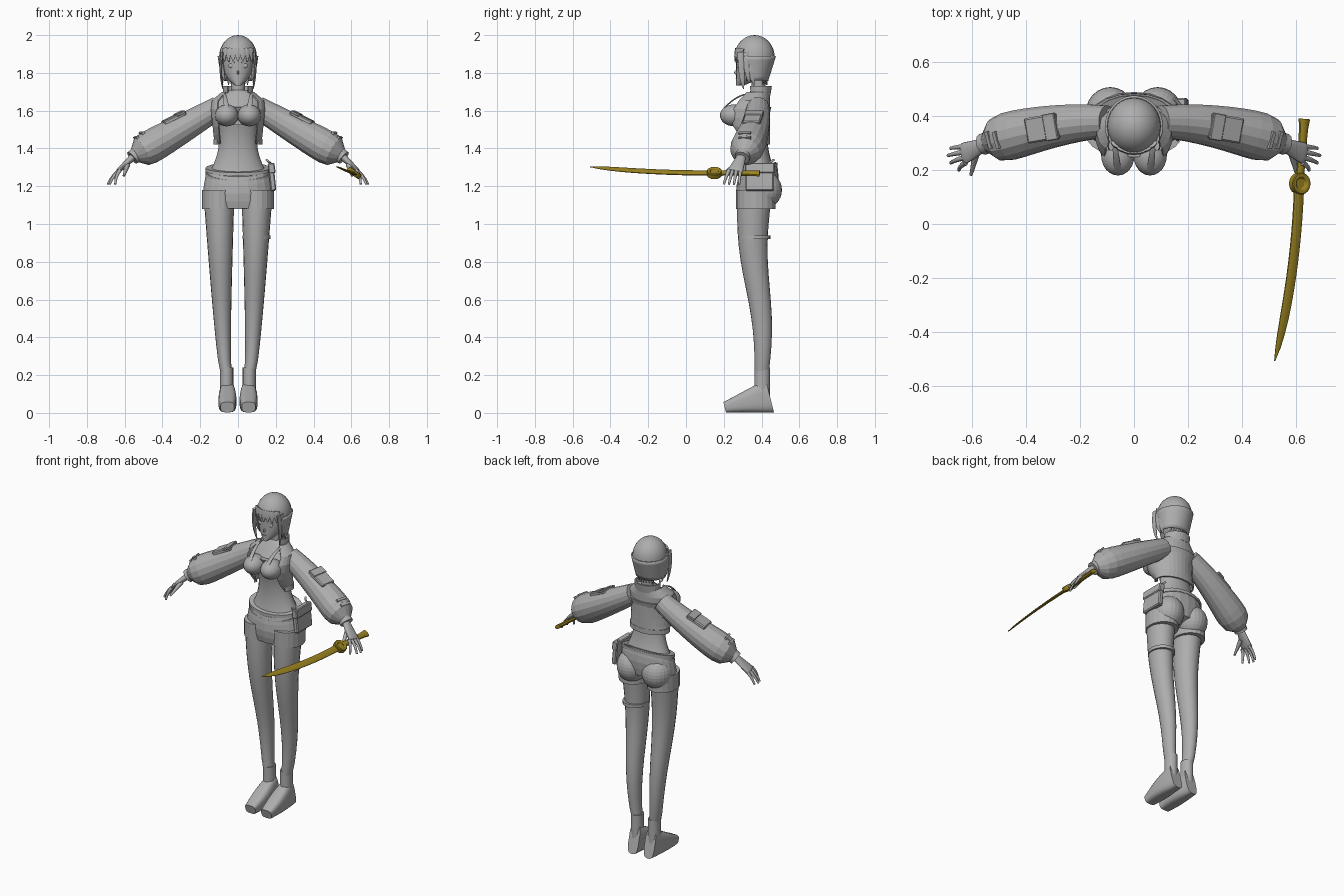
import bpy, bmesh, math
from math import sin, cos, pi, tau, sqrt, radians
from mathutils import Vector, Matrix, Euler

cube = bpy.data.objects.get("Cube")
if cube:
    bpy.data.objects.remove(cube)


def material(name, red, green, blue):
    mat = bpy.data.materials.new(name)
    mat.use_nodes = True
    colour = (red, green, blue, 1)
    mat.diffuse_color = colour
    mat.node_tree.nodes["Principled BSDF"].inputs["Base Color"].default_value = colour
    return mat


grey = material("plain grey", .42, .42, .42)
gold = material("dark gold", .33, .23, .015)


def mix(start, end, t):
    return start + (end - start) * t


def bulge(t):
    return sin(pi * t)


def finish(name, bm, mat=grey, mirror=False, smooth=True, subsurf=False, thick=0, bevel=0):
    bmesh.ops.recalc_face_normals(bm, faces=bm.faces)
    mesh = bpy.data.meshes.new(name)
    bm.to_mesh(mesh)
    bm.free()
    mesh.materials.append(mat)
    if smooth:
        mesh.shade_smooth()
        mesh.set_sharp_from_angle(angle=radians(50))
    obj = bpy.data.objects.new(name, mesh)
    bpy.context.collection.objects.link(obj)
    if mirror:
        modifier = obj.modifiers.new("mirror", 'MIRROR')
        modifier.use_mirror_merge = False
    if thick:
        modifier = obj.modifiers.new("thickness", 'SOLIDIFY')
        modifier.thickness = thick
    if bevel:
        modifier = obj.modifiers.new("bevel", 'BEVEL')
        modifier.width = bevel
    if subsurf:
        obj.modifiers.new("subdivision", 'SUBSURF')


def skin(name, rings, closed=True, **style):
    """Bridge rings of points into a surface, capped when the rings are closed."""
    bm = bmesh.new()
    rows = [[bm.verts.new(point) for point in ring] for ring in rings]
    count = len(rows[0])
    for low, high in zip(rows, rows[1:]):
        for i in range(count if closed else count - 1):
            j = (i + 1) % count
            bm.faces.new((low[i], low[j], high[j], high[i]))
    if closed:
        bm.faces.new(rows[0])
        bm.faces.new(rows[-1])
    finish(name, bm, **style)


def loft(name, bottom, top, rule, steps=6, sides=20, gap=0, tilt=0, **style):
    """Level ellipses: rule(t) gives centre x, half width, centre y, half depth."""
    rings = []
    for step in range(steps + 1):
        t = step / steps
        x, width, y, depth = rule(t)
        ring = []
        for i in range(sides):
            part = i / (sides - 1 if gap else sides)
            angle = mix(radians(gap), tau - radians(gap), part) - pi / 2
            dy = depth * sin(angle)
            ring.append((x + width * cos(angle), y + dy, mix(bottom, top, t) + tilt * dy))
        rings.append(ring)
    skin(name, rings, closed=not gap, **style)


def tube(name, path, rule, steps=6, sides=12, side=(0, 1, 0), power=1, **style):
    """Sweep an ellipse on a line or quadratic curve: rule(t) gives its two radii."""
    start, end = Vector(path[0]), Vector(path[-1])
    middle = Vector(path[1]) if len(path) > 2 else (start + end) / 2
    rings = []
    for step in range(steps + 1):
        t = step / steps
        first, second = start.lerp(middle, t), middle.lerp(end, t)
        along = (second - first).normalized()
        u = Vector(side)
        u = (u - along * u.dot(along)).normalized()
        v = along.cross(u)
        width, height = rule(t)
        ring = []
        for i in range(sides):
            angle = tau * (i + .5) / sides
            a, b = (math.copysign(abs(w) ** power, w) for w in (cos(angle), sin(angle)))
            ring.append(first.lerp(second, t) + u * a * width + v * b * height)
        rings.append(ring)
    skin(name, rings, **style)


def ball(name, centre, radii, keep=None, **style):
    bm = bmesh.new()
    shape = Matrix.Translation(centre) @ Matrix.Diagonal((*radii, 1))
    bmesh.ops.create_uvsphere(bm, u_segments=24, v_segments=16, radius=1, matrix=shape)
    if keep:
        bmesh.ops.delete(bm, geom=[v for v in bm.verts if not keep(v.co)], context='VERTS')
    finish(name, bm, **style)


def box(name, centre, size, turn=(0, 0, 0), **style):
    bm = bmesh.new()
    rotation = Euler([radians(t) for t in turn]).to_matrix().to_4x4()
    shape = Matrix.Translation(centre) @ rotation @ Matrix.Diagonal((*size, 1))
    bmesh.ops.create_cube(bm, size=1, matrix=shape)
    finish(name, bm, smooth=False, **style)


# Legs, boots and thigh strap
loft("leg", .2, 1.12, lambda t: (.06 + .04 * sqrt(t), mix(.03, .08, t),
                                 .4 - .04 * t + .015 * sin(tau * t), mix(.037, .09, t)),
     steps=12, mirror=True)
loft("boot_shaft", .03, .24, lambda t: (.06, .035, .403, .041), mirror=True)
tube("boot_foot", [(.056, .444, .09), (.056, .205, .03)],
     lambda t: (.036 + .012 * bulge(t), mix(.09, .028, t)),
     sides=20, side=(1, 0, 0), power=.6, mirror=True)
loft("thigh_strap", .92, .94, lambda t: (.098, .075, .363, .085), steps=1)

# Torso, neck and bust
loft("belly", 1.24, 1.62, lambda t: (0, .1 + .24 * (t - .55) ** 2, .385 - .035 * t,
                                     .065 + .15 * (t - .5) ** 2), steps=10)
loft("upper_chest", 1.6, 1.71, lambda t: (0, .05 + .08 * sqrt(1 - t * t), mix(.35, .385, t),
                                          mix(.086, .04, t)))
loft("neck", 1.65, 1.79, lambda t: (0, .036, .384, .036))
ball("bust_cup", (.06, .255, 1.575), (.062, .075, .058), mirror=True)
tube("bust_strap", [(.06, .2, 1.61), (.07, .27, 1.69), (.075, .345, 1.69)],
     lambda t: (mix(.014, .007, t), .004), side=(1, 0, 0), mirror=True)
loft("bust_band", 1.525, 1.55, lambda t: (0, .116, .352, .092), steps=1)

# Shorts, belts and hip pouch
loft("shorts_hips", 1.12, 1.29, lambda t: (0, .187 - .025 * t * t, .377, .1 + .013 * bulge(t)),
     steps=4, tilt=.4, smooth=False)
loft("shorts_leg", 1.08, 1.18, lambda t: (.1, .09, .37, .104), steps=2, mirror=True, smooth=False)
ball("seat", (.088, .41, 1.18), (.092, .098, .1), mirror=True, smooth=False)
for level, slope in ((1.26, .45), (1.28, .25)):
    loft("belt", level, level + .018, lambda t: (0, .173, .379, .106), steps=1, tilt=slope)
box("hip_pouch", (.182, .39, 1.235), (.03, .15, .12), (0, -6, 0), bevel=.006)
box("pouch_flap", (.178, .39, 1.295), (.036, .155, .055), (0, -8, 0), bevel=.005)
tube("pouch_loop", [(.16, .31, 1.33), (.22, .4, 1.28), (.15, .465, 1.34)],
     lambda t: (.006, .006), side=(0, 0, 1))

# Cropped open jacket with a raised collar
loft("jacket", 1.425, 1.7, lambda t: (0, .125 + .03 * t - .07 * t ** 10, .37 - .05 * bulge(t),
                                      .075 + .05 * bulge(t)),
     sides=24, gap=50, smooth=False, thick=.008)
loft("jacket_hem", 1.42, 1.45, lambda t: (0, .13, .362, .084), steps=1,
     gap=58, smooth=False, thick=.01)
loft("collar", 1.68, 1.73, lambda t: (0, .08, .387, .06 + .008 * t), steps=2,
     gap=44, smooth=False, thick=.008)

# Balloon sleeves with pockets and cuff buckles
tube("sleeve", [(.1, .38, 1.62), (.3, .38, 1.5), (.55, .3, 1.36)],
     lambda t: [.06 + .04 * t - .065 * t ** 16] * 2, steps=12, sides=16, mirror=True, smooth=False)
box("sleeve_pocket", (.34, .355, 1.56), (.13, .095, .025), (0, 26, -10), mirror=True, bevel=.006)
box("pocket_flap", (.31, .36, 1.585), (.05, .1, .014), (0, 26, -10), mirror=True, bevel=.003)
for way in (-1, 1):
    box("cuff_buckle_bar", (.522 + .014 * way, .312, 1.466 - .012 * way), (.014, .065, .022),
        (0, 38, -15), mirror=True)
box("cuff_buckle_bridge", (.522, .312, 1.466), (.03, .022, .014), (0, 38, -15), mirror=True)
tube("cuff_ring", [(.54, .303, 1.367), (.56, .296, 1.35)], lambda t: (.04, .04), steps=1, mirror=True)

# Hands
tube("palm", [(.54, .3, 1.37), (.64, .258, 1.275)],
     lambda t: (mix(.022, .045, t), mix(.022, .012, t)), mirror=True, subsurf=True)
for k in range(4):
    base = Vector((.625, .228 + .02 * k, 1.285))
    tip = Vector((.69 - .01 * (k - 2) ** 2, .2 + .027 * k, 1.21))
    knuckle = base.lerp(tip, .5) + Vector((.01, 0, .01))
    tube("finger", [base, knuckle, tip], lambda t: [mix(.011, .006, t)] * 2,
         steps=4, sides=8, mirror=True)
tube("thumb", [(.585, .265, 1.315), (.605, .182, 1.255)], lambda t: [mix(.015, .006, t)] * 2,
     sides=8, side=(1, 0, 0), mirror=True)


# Head and face
def head_shape(t):
    full = 1 - (1 - t) ** 4
    return 0, .015 + .07 * full, .286 + .065 * full, .02 + .065 * full


loft("face", 1.733, 1.93, head_shape, steps=12, sides=28)
ball("nose", (0, .266, 1.802), (.006, .011, .011))
ball("eye", (.036, .277, 1.838), (.017, .006, .012), mirror=True)
box("brow", (.036, .272, 1.858), (.034, .008, .004), (0, -8, 18), mirror=True)
box("mouth", (0, .264, 1.771), (.022, .005, .004))
ball("ear", (.082, .36, 1.825), (.012, .022, .03), mirror=True)

# Bobbed hair with fringe, side locks and nape tips
ball("hair_crown", (0, .363, 1.885), (.1, .106, .115), keep=lambda p: p.z > 1.88)
loft("hair_back", 1.76, 1.89, lambda t: (0, mix(.08, .1, t), .363, mix(.065, .106, t)),
     sides=24, gap=55, thick=.008)
for k in range(-3, 4):
    turn = .25 * k
    out = Vector((sin(turn), -cos(turn), 0)) * .105
    root = Vector((0, .363, 1.9)) + out
    tube("fringe_lock", [root + Vector((0, .01, .03)), root, root - Vector((0, 0, .04))],
         lambda t: (mix(.018, .003, t * t), mix(.008, .002, t)), sides=8, side=(cos(turn), sin(turn), 0))
    nape = Vector((0, .355, 1.78)) + Vector((out.x, -out.y, 0)) * .7
    tube("nape_tip", [nape, nape - Vector((0, 0, .045))],
         lambda t: (mix(.014, .002, t), mix(.006, .002, t)), sides=6, side=(cos(turn), -sin(turn), 0))
for y, low in ((.29, 1.715), (.32, 1.75), (.345, 1.735)):
    tube("side_lock", [(.085, y, 1.91), (.1, y, 1.8), (.08, y + .015, low)],
         lambda t: (.003 + .015 * (1 - t ** 3), mix(.01, .003, t)), sides=8, mirror=True)

# Sword: flat curved blade, ring guard and grip
across = Vector((.83, 0, -.55))
tube("sword_blade", [(.612, .13, 1.27), (.6, -.2, 1.27), (.522, -.508, 1.303)],
     lambda t: (.002 + .02 * (1 - t ** 8), mix(.009, .003, t)), steps=12, sides=8, side=across, mat=gold)
tube("sword_grip", [(.615, .17, 1.27), (.632, .39, 1.268)],
     lambda t: (.017 + .007 * t ** 8, .013), sides=8, side=across, mat=gold)
forward = Vector((0, 1, 0))
axis = across.cross(forward)
bm = bmesh.new()
frame = Matrix((across, forward, axis)).transposed().to_4x4()
bmesh.ops.create_cone(bm, segments=24, radius1=.04, radius2=.04, depth=.03, cap_ends=True,
                      matrix=Matrix.Translation((.615, .15, 1.27)) @ frame)
caps = [face for face in bm.faces if len(face.verts) > 4]
bmesh.ops.inset_individual(bm, faces=caps, thickness=.016, depth=0)
bmesh.ops.inset_individual(bm, faces=caps, thickness=.004, depth=-.01)
finish("sword_guard", bm, mat=gold, bevel=.003)
